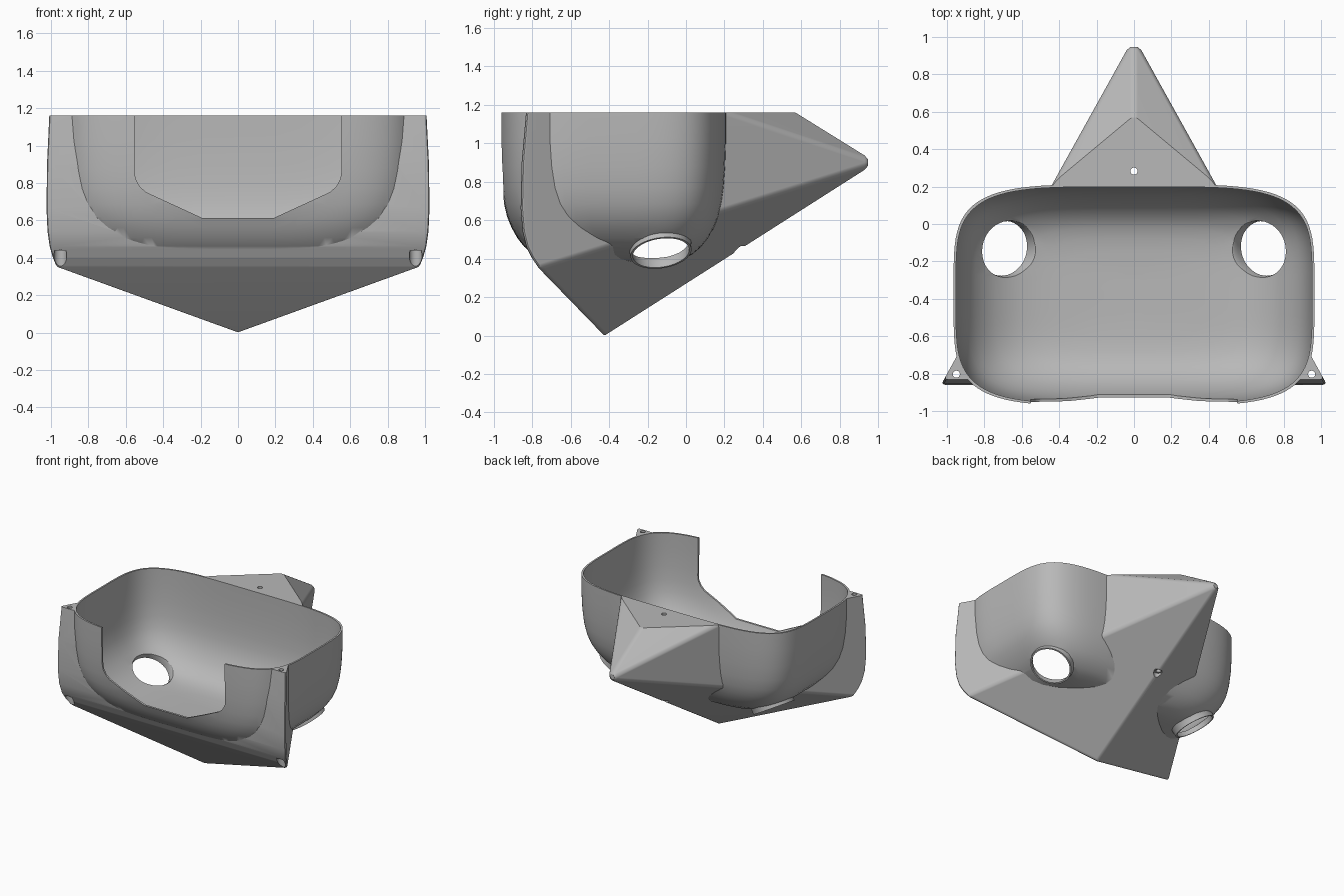
import bpy, bmesh, math
from mathutils import Vector

if "Cube" in bpy.data.objects:
    bpy.data.objects.remove(bpy.data.objects["Cube"], do_unlink=True)

TOP = 1.16
ABOVE = 1.3

grey = bpy.data.materials.new("plain grey")
grey.use_nodes = True
grey.diffuse_color = (0.48, 0.48, 0.48, 1)
grey.node_tree.nodes["Principled BSDF"].inputs["Base Color"].default_value = (0.48, 0.48, 0.48, 1)


def finish(name, bm):
    bmesh.ops.recalc_face_normals(bm, faces=bm.faces)
    mesh = bpy.data.meshes.new(name)
    bm.to_mesh(mesh)
    bm.free()
    mesh.materials.append(grey)
    obj = bpy.data.objects.new(name, mesh)
    bpy.context.collection.objects.link(obj)
    return obj


def apply(obj, mod):
    bpy.ops.object.select_all(action='DESELECT')
    bpy.context.view_layer.objects.active = obj
    obj.select_set(True)
    bpy.ops.object.modifier_apply(modifier=mod.name)


def combine(target, other, operation):
    mod = target.modifiers.new(operation, 'BOOLEAN')
    mod.operation = operation
    mod.solver = 'EXACT'
    mod.object = other
    apply(target, mod)
    bpy.data.objects.remove(other, do_unlink=True)


def loft(name, rings):
    """Closed solid through rings of equal point count."""
    bm = bmesh.new()
    loops = [[bm.verts.new(p) for p in ring] for ring in rings]
    for a, b in zip(loops, loops[1:]):
        for i in range(len(a)):
            j = (i + 1) % len(a)
            bm.faces.new((a[i], a[j], b[j], b[i]))
    bm.faces.new(loops[0])
    bm.faces.new(loops[-1])
    return finish(name, bm)


def cylinder(name, x, y, z0, z1, radius, sides=32):
    turn = [2 * math.pi * i / sides for i in range(sides)]
    return loft(name, [[(x + radius * math.cos(a), y + radius * math.sin(a), z)
                        for a in turn] for z in (z0, z1)])


# Angular frame: convex solid with a keel, side walls and a pointed back
def wall_x(y):
    return 0.555 * (1.0 - y)


front_profile = [(-0.765, 0.35), (-0.80, 0.40), (-0.83, 0.46), (-0.85, 0.54),
                 (-0.86, 0.66), (-0.855, 0.9), (-0.82, ABOVE)]
points = [(0, -0.42, -0.005), (0, 1.0, 0.9), (0, 0.355, ABOVE)]
for side in (-1, 1):
    points += [(side * wall_x(y), y, z) for y, z in front_profile]
    points.append((side * wall_x(-0.2), -0.2, ABOVE))
bm = bmesh.new()
for p in points:
    bm.verts.new(p)
bmesh.ops.convex_hull(bm, input=bm.verts)
bmesh.ops.dissolve_limit(bm, angle_limit=math.radians(1.5), verts=bm.verts, edges=bm.edges)
body = finish("angular_shell", bm)
bevel = body.modifiers.new("soft_edges", 'BEVEL')
bevel.width = 0.022
bevel.segments = 3
bevel.limit_method = 'ANGLE'
bevel.angle_limit = math.radians(35)
apply(body, bevel)

# Bowl: rounded rectangle scaled down towards the floor
bowl_profile = [(0.15, 0.37), (0.4, 0.375), (0.52, 0.383), (0.62, 0.398), (0.7, 0.422),
                (0.78, 0.462), (0.84, 0.507), (0.89, 0.56), (0.93, 0.617), (0.96, 0.685),
                (0.98, 0.77), (0.993, 0.88), (1, 1.02), (1, ABOVE)]


def bowl(name, inset, lift):
    def power(v):
        return math.copysign(abs(v) ** (2 / 4.4), v)
    rings = []
    for s, z in bowl_profile:
        ring = []
        for i in range(96):
            a = 2 * math.pi * (i + 0.5) / 96
            ring.append(((0.965 - inset) * s * power(math.cos(a)),
                         -0.38 + (0.592 - inset) * s * power(math.sin(a)), z + lift))
        rings.append(ring)
    return loft(name, rings)


# Flared sockets pointing down and outward
flare_profile = [(0.0, 0.16), (0.03, 0.162), (0.055, 0.168), (0.08, 0.184),
                 (0.1, 0.206), (0.12, 0.24)]


def socket(name, side, inset, extra):
    inward = Vector((-side * 0.58, -0.15, 1)).normalized()
    u = Vector((side, 0, 0.58)).normalized()
    v = inward.cross(u)
    centre = Vector((side * 0.7, -0.13, 0.43))
    rings = []
    for d, r in [(-extra, flare_profile[0][1])] * (extra > 0) + flare_profile:
        rings.append([centre + inward * d + (r - inset) * (
            u * math.cos(2 * math.pi * i / 48) + v * math.sin(2 * math.pi * i / 48))
            for i in range(48)])
    return loft(name, rings)


combine(body, bowl("bowl_outside", 0, 0), 'UNION')
for side in (-1, 1):
    combine(body, socket("socket_outside", side, 0, 0), 'UNION')

# Hollow out the bowl and the sockets
combine(body, bowl("bowl_inside", 0.013, 0.012), 'DIFFERENCE')
for side in (-1, 1):
    combine(body, socket("socket_inside", side, 0.012, 0.1), 'DIFFERENCE')

# Front opening
half = [(0.19, 0.612), (0.49, 0.75), (0.525, 0.78), (0.547, 0.82), (0.553, 0.86), (0.553, 1.5)]
outline = half + [(-x, z) for x, z in reversed(half)]
combine(body, loft("front_opening", [[(x, y, z) for x, z in outline]
                                     for y in (-1.3, -0.6)]), 'DIFFERENCE')

# Level rim
combine(body, loft("rim_cut", [[(-2, -2, z), (2, -2, z), (2, 2, z), (-2, 2, z)]
                               for z in (TOP, 2)]), 'DIFFERENCE')

# Screw holes with wider recesses underneath
for x, y, recess_top, recess in ((-0.95, -0.803, 0.44, 0.034),
                                 (0.95, -0.803, 0.44, 0.034),
                                 (0, 0.283, 0.465, 0.036)):
    combine(body, cylinder("screw_hole", x, y, -0.2, 1.5, 0.019), 'DIFFERENCE')
    combine(body, cylinder("screw_recess", x, y, -0.2, recess_top, recess), 'DIFFERENCE')

# Smooth curves, flat planes
bpy.ops.object.select_all(action='DESELECT')
bpy.context.view_layer.objects.active = body
body.select_set(True)
bpy.ops.object.shade_smooth_by_angle(angle=math.radians(28))
normals = body.modifiers.new("flat_planes", 'WEIGHTED_NORMAL')
normals.keep_sharp = True
